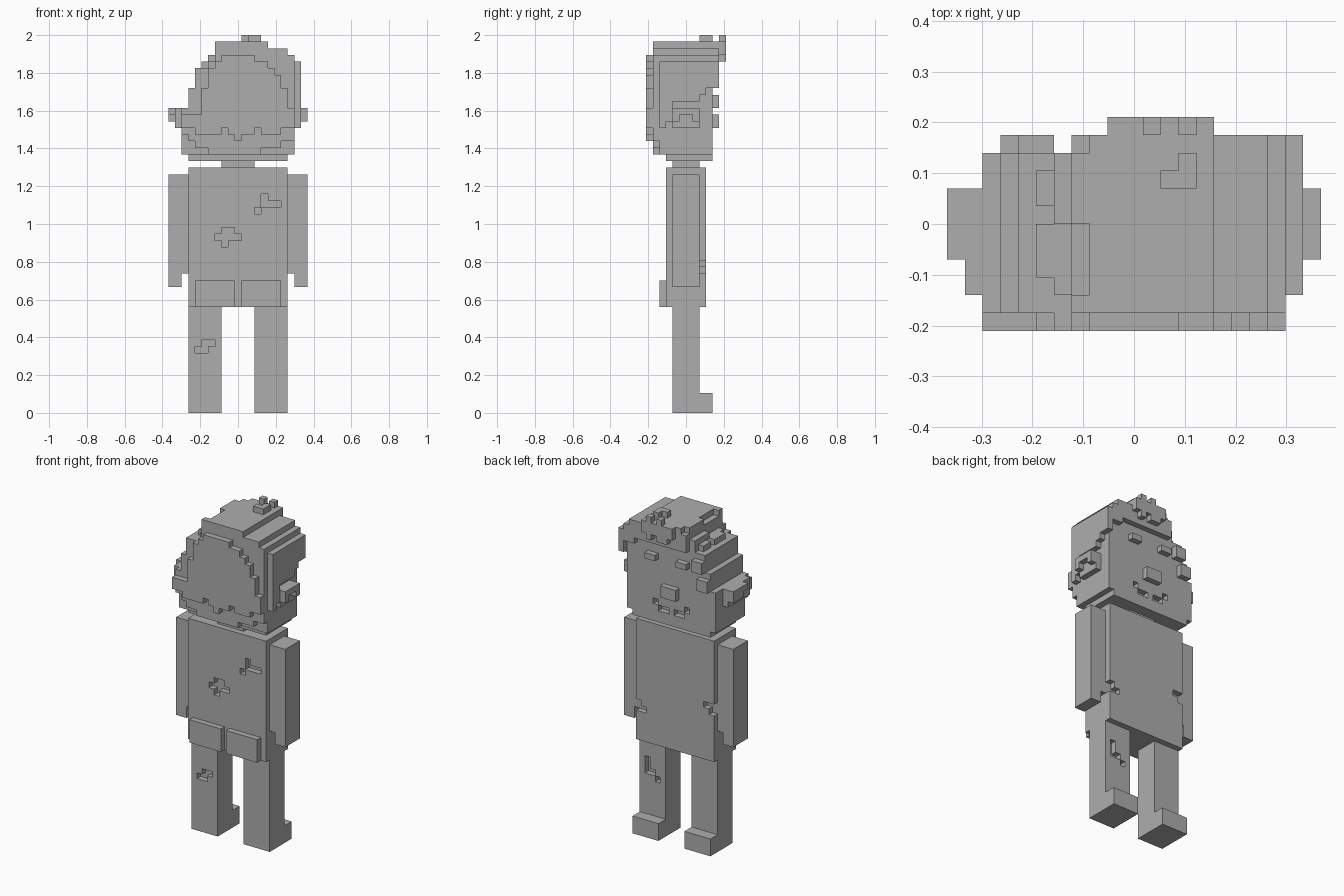
import bpy, bmesh, random
from mathutils import Vector

if "Cube" in bpy.data.objects:
    bpy.data.objects.remove(bpy.data.objects["Cube"])

U = 2 / 57          # size of one block
random.seed(4)

grey = bpy.data.materials.new("plain_grey")
grey.diffuse_color = (0.42, 0.42, 0.42, 1)
grey.use_nodes = True
grey.node_tree.nodes["Principled BSDF"].inputs["Base Color"].default_value = grey.diffuse_color


def cells(boxes):
    """All grid cells inside boxes given as (z0, z1, x0, x1, y0, y1)."""
    return {(x, y, z) for z0, z1, x0, x1, y0, y1 in boxes
            for x in range(x0, x1) for y in range(y0, y1) for z in range(z0, z1)}


def build(name, add, cut=()):
    """Make one blocky part from filled boxes minus cut boxes, outer faces only."""
    solid = cells(add) - cells(cut)
    bm = bmesh.new()
    for c in solid:
        for axis in range(3):
            for side in (0, 1):
                n = list(c)
                n[axis] += 1 if side else -1
                if tuple(n) in solid:
                    continue
                a, b = (axis + 1) % 3, (axis + 2) % 3
                quad = []
                for da, db in ((0, 0), (1, 0), (1, 1), (0, 1)):
                    p = Vector(c)
                    p[axis] += side
                    p[a] += da
                    p[b] += db
                    quad.append(bm.verts.new(((p.x - 10.5) * U, p.y * U, p.z * U)))
                bm.faces.new(quad if side else quad[::-1])
    bmesh.ops.remove_doubles(bm, verts=bm.verts, dist=U * 0.01)
    bmesh.ops.dissolve_limit(bm, angle_limit=0.01, verts=bm.verts, edges=bm.edges)
    mesh = bpy.data.meshes.new(name)
    bm.to_mesh(mesh)
    bm.free()
    mesh.materials.append(grey)
    obj = bpy.data.objects.new(name, mesh)
    bpy.context.collection.objects.link(obj)


# Legs with feet, worn patches cut in
build("left_leg", [(0, 16, 3, 8, -2, 2), (0, 3, 3, 8, 2, 4)],
      [(10, 11, 5, 7, -2, -1), (9, 10, 4, 6, -2, -1)])
build("right_leg", [(0, 16, 13, 18, -2, 2), (0, 3, 13, 18, 2, 4)],
      [(10, 13, 16, 17, 1, 2), (10, 11, 15, 16, 1, 2), (9, 10, 14, 15, 1, 2)])

# Torso with torn holes
build("torso", [(16, 37, 3, 18, -3, 3)], [
    (27, 28, 8, 10, -3, -2), (26, 27, 7, 11, -3, -2), (25, 26, 8, 9, -3, -2),
    (32, 33, 14, 15, -3, -2), (31, 32, 14, 17, -3, -2), (30, 31, 13, 14, -3, -2),
    (21, 22, 16, 18, 2, 3), (22, 23, 17, 18, 2, 3),
    (25, 26, 3, 5, 2, 3), (24, 25, 3, 4, 2, 3)])
for name, x in (("left_pocket", 4), ("right_pocket", 11)):
    build(name, [(16, 20, x, x + 6, -4, -3)])

# Arms, one block narrower at the hand
build("left_arm", [(19, 36, 0, 2, -2, 2), (21, 36, 2, 3, -2, 2)])
build("right_arm", [(19, 36, 19, 21, -2, 2), (21, 36, 18, 19, -2, 2)])

# Neck, head and nose, with a smile cut in
build("neck", [(37, 38, 8, 13, -2, 2)])
build("head", [(38, 39, 3, 18, -3, 4), (39, 46, 2, 19, -4, 4),
               (46, 49, 3, 19, -4, 4), (49, 52, 4, 19, -4, 4)],
      [(41, 42, 7, 8, 3, 4), (41, 42, 13, 14, 3, 4),
       (40, 41, 8, 10, 3, 4), (40, 41, 11, 13, 3, 4)])
build("nose", [(43, 45, 9, 12, 4, 5)])
build("left_ear", [(44, 46, 0, 2, -2, 2), (43, 46, 1, 2, -4, 2)],
      [(44, 45, 0, 1, -2, -1)])
build("right_ear", [(44, 46, 20, 21, -2, 2), (43, 46, 19, 20, -2, 2)],
      [(44, 45, 20, 21, -1, 1)])
build("brows", [(49, 50, 13, 15, 4, 5), (49, 50, 7, 9, 4, 5)])

# Crown, nape and side hair
hair = [
    (39, 40, 6, 14, -5, -4), (40, 41, 4, 17, -5, -4), (41, 42, 3, 19, -5, -4),
    (42, 46, 2, 19, -5, -4), (46, 49, 3, 19, -5, -4), (49, 52, 4, 19, -5, -4),
    (52, 54, 6, 19, -5, 5), (52, 53, 19, 20, -4, 5),
    (54, 55, 7, 18, -5, 5), (55, 56, 7, 15, -5, 5),
    (53, 56, 9, 15, 5, 6), (51, 52, 17, 19, 4, 5),
    # side, rising toward the face
    (43, 52, 19, 20, -4, -3), (44, 52, 19, 20, -3, -2), (47, 52, 19, 20, -2, 2),
    (48, 52, 19, 20, 2, 3), (49, 52, 19, 20, 3, 5),
    # tufts on top
    (56, 57, 12, 14, 2, 3), (56, 57, 13, 14, 3, 4),
    (56, 57, 11, 12, 5, 6), (56, 57, 13, 14, 5, 6), (55, 56, 14, 15, 2, 4)]
# Ragged curls missing along the stepped side and front edge
curl_gaps = [(z, z + 1, x, x + 1, y, y + 1)
             for x, z in ((6, 53), (7, 55), (6, 52)) for y in range(-5, 5)
             if random.random() < 0.4]
curl_gaps += [(53, 54, x, x + 1, 5, 6) for x in (9, 12, 14)]
build("hair", hair, curl_gaps)

# Curls resting on the steps of the temple
curls = [(z, z + 1, x, x + 1, y, y + 1)
         for x, z in ((2, 46), (3, 49), (3, 47), (4, 52), (5, 52), (5, 53))
         for y in range(-4, 4) if z < 49 and x > 2 or random.random() < 0.45]
curls = [c for c in curls if c[2] > 2 and c[0] < 49 or c[0] in (52,) and c[2] == 5]
curls += [(46, 48, 3, 5, 4, 5), (49, 51, 4, 6, 4, 5)]
build("temple_curls", curls)

# Thick panel of hair at the nape, with ragged tips
build("back_hair", [
    (53, 54, 8, 13, -6, -5), (52, 53, 7, 15, -6, -5), (51, 52, 6, 16, -6, -5),
    (49, 51, 6, 17, -6, -5), (46, 49, 5, 18, -6, -5), (43, 46, 5, 19, -6, -5),
    (43, 45, 2, 5, -6, -5), (42, 43, 4, 8, -6, -5), (42, 43, 9, 13, -6, -5),
    (42, 43, 14, 17, -6, -5), (41, 42, 10, 11, -6, -5)])
